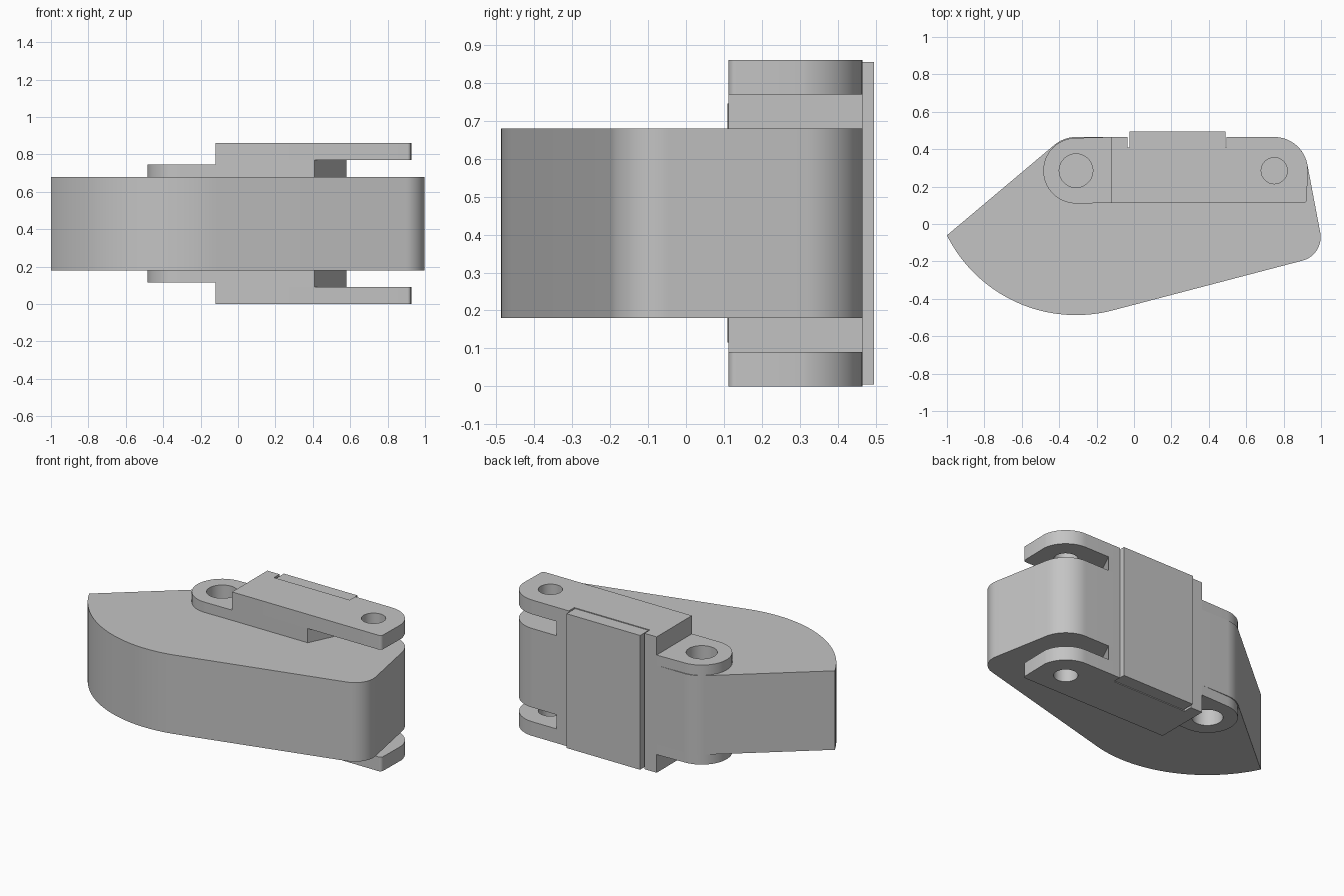
import bpy
from math import cos, sin, radians

cube = bpy.data.objects.get("Cube")
if cube:
    bpy.data.objects.remove(cube, do_unlink=True)

MID = 0.43                      # mirror height of the whole assembly
BACK, FRONT = 0.465, 0.112      # depth limits of the bracket
BOSS = (-0.31, 0.285)           # large pivot
PIN = (0.75, 0.285)             # small pivot

grey = bpy.data.materials.new("plain grey")
grey.use_nodes = True
colour = (0.55, 0.55, 0.55, 1)
grey.diffuse_color = colour
grey.node_tree.nodes["Principled BSDF"].inputs["Base Color"].default_value = colour


def arc(centre, radius, start, end, steps=16):
    angles = [radians(start + (end - start) * i / steps) for i in range(steps + 1)]
    return [(centre[0] + radius * cos(a), centre[1] + radius * sin(a)) for a in angles]


def prism(name, outline, low, high):
    """Extrude a counter-clockwise outline between two heights."""
    n = len(outline)
    verts = [(x, y, z) for z in (low, high) for x, y in outline]
    faces = [list(range(n))[::-1], list(range(n, 2 * n))]
    faces += [[i, (i + 1) % n, n + (i + 1) % n, n + i] for i in range(n)]
    mesh = bpy.data.meshes.new(name)
    mesh.from_pydata(verts, [], faces)
    mesh.materials.append(grey)
    obj = bpy.data.objects.new(name, mesh)
    bpy.context.collection.objects.link(obj)
    return obj


def activate(obj):
    bpy.ops.object.select_all(action='DESELECT')
    obj.select_set(True)
    bpy.context.view_layer.objects.active = obj


def drill(obj, centre, radius, low, high):
    """Cut a round vertical hole."""
    cutter = prism("hole_cutter", arc(centre, radius, 0, 352.5, 47), low, high)
    cutter.hide_render = True
    mod = obj.modifiers.new("hole", 'BOOLEAN')
    mod.operation, mod.solver, mod.object = 'DIFFERENCE', 'EXACT', cutter
    activate(obj)
    bpy.ops.object.modifier_apply(modifier=mod.name)
    bpy.data.objects.remove(cutter, do_unlink=True)


# Shallow pocket in the back that takes the plate
pocket = [(0.495, BACK), (0.495, 0.41), (-0.035, 0.41), (-0.035, BACK)]

# Main body: teardrop wedge with rounded corners
outline = (arc(BOSS, 0.772, 206.6, 285, 32) + arc((0.868, -0.07), 0.13, -75, 10)
           + arc(PIN, 0.18, 10, 90) + pocket + arc(BOSS, 0.18, 90, 130))
body = prism("main_body", outline, 0.18, 0.68)
parts = [body]

# Bracket, repeated above and below the body
boss_shape = arc(BOSS, 0.175, 90, 270, 32) + [(-0.12, FRONT), (-0.12, BACK)]
spacer_shape = [(-0.12, FRONT), (0.41, FRONT), (0.58, BACK)] + pocket + [(-0.12, BACK)]
arm_shape = ([(-0.12, FRONT)] + arc((0.905, FRONT + 0.02), 0.02, -90, 0, 6)
             + arc(PIN, 0.18, 8, 90) + pocket + [(-0.12, BACK)])


def layer(name, shape, low, high, side):
    ends = sorted(MID + side * (z - MID) for z in (low, high))
    return prism(name, shape, *ends)


for label, side in (("upper", 1), ("lower", -1)):
    boss = layer(label + "_boss", boss_shape, 0.68, 0.745, side)
    spacer = layer(label + "_spacer", spacer_shape, 0.68, 0.77, side)
    arm = layer(label + "_arm", arm_shape, 0.77, 0.86, side)
    span = sorted(MID + side * (z - MID) for z in (0.58, 1.0))
    drill(boss, BOSS, 0.09, *span)
    drill(body, BOSS, 0.09, *span)
    drill(arm, PIN, 0.07, *sorted(MID + side * (z - MID) for z in (0.72, 1.0)))
    parts += [boss, spacer, arm]

# Back plate seated in the pocket
parts.append(prism("back_plate", [(-0.025, 0.41), (0.49, 0.41), (0.49, 0.495), (-0.025, 0.495)],
                   0.005, 0.855))

for part in parts:
    activate(part)
    bpy.ops.object.shade_smooth_by_angle(angle=radians(30))
